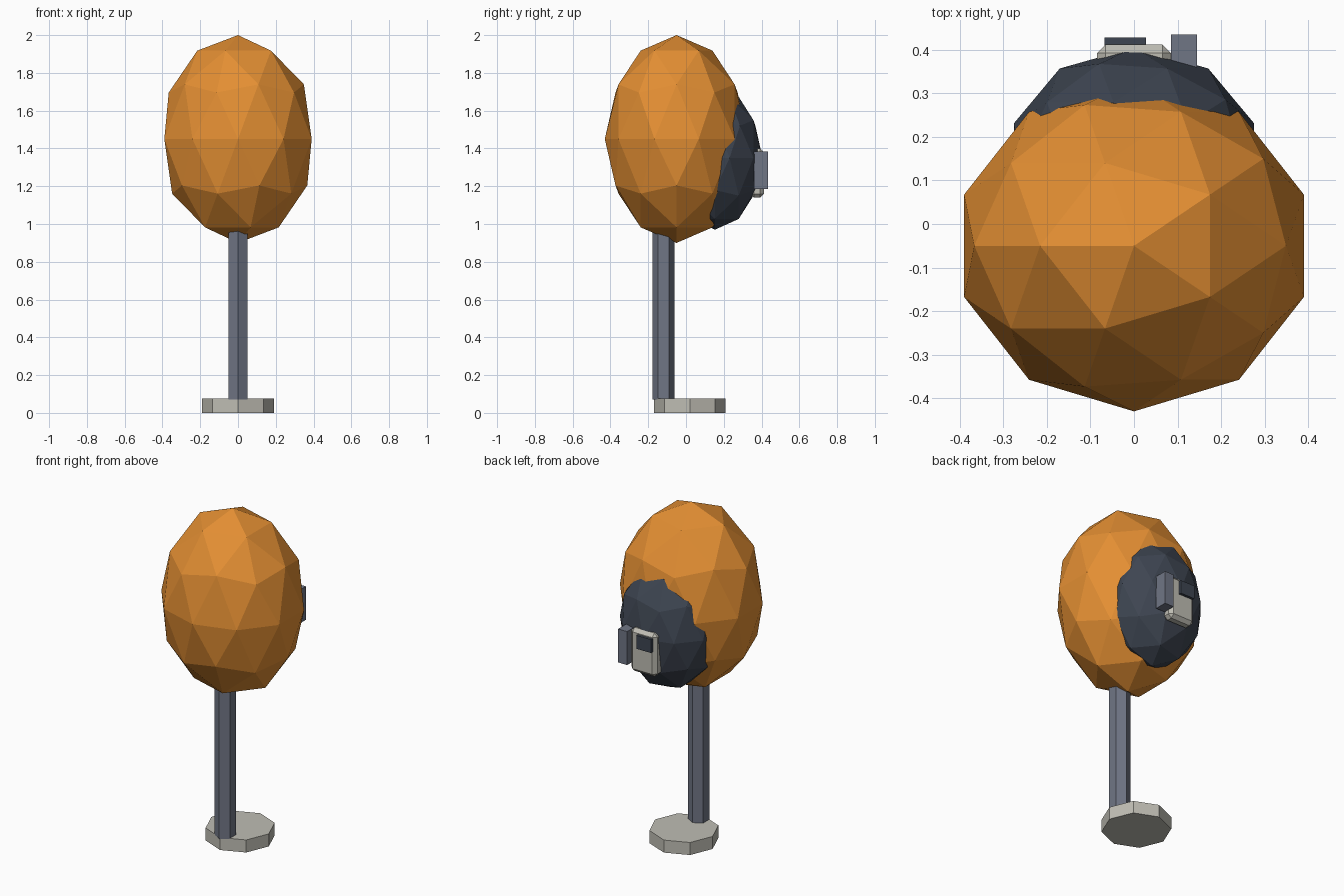
import bpy, math

if "Cube" in bpy.data.objects:
    bpy.data.objects.remove(bpy.data.objects["Cube"])


def material(name, rgb):
    m = bpy.data.materials.new(name)
    m.diffuse_color = (*rgb, 1)
    m.use_nodes = True
    m.node_tree.nodes["Principled BSDF"].inputs["Base Color"].default_value = m.diffuse_color
    return m


ORANGE = material("orange", (0.775, 0.275, 0.033))
NAVY = material("dark_navy", (0.048, 0.060, 0.083))
SLATE = material("slate", (0.162, 0.180, 0.235))
GREY = material("warm_grey", (0.52, 0.51, 0.455))


def finish(name, mat):
    ob = bpy.context.object
    ob.name = name
    ob.data.materials.append(mat)
    return ob


def ellipsoid(name, centre, radii, mat):
    bpy.ops.mesh.primitive_ico_sphere_add(
        subdivisions=2, radius=1, location=centre, rotation=(0, 0, math.pi))
    ob = finish(name, mat)
    ob.scale = radii
    return ob


def prism(name, sides, radius, x, y, z0, z1, mat):
    bpy.ops.mesh.primitive_cylinder_add(
        vertices=sides, radius=radius, depth=z1 - z0, location=(x, y, (z0 + z1) / 2))
    return finish(name, mat)


def box(name, lo, hi, mat, bevel=0):
    bpy.ops.mesh.primitive_cube_add(
        size=1, location=[(a + b) / 2 for a, b in zip(lo, hi)])
    ob = finish(name, mat)
    ob.scale = [b - a for a, b in zip(lo, hi)]
    bpy.ops.object.transform_apply(location=False, rotation=False, scale=True)
    if bevel:
        mod = ob.modifiers.new("chamfer", "BEVEL")
        mod.width = bevel
        mod.segments = 1
    return ob


# Stand: octagonal foot and hexagonal post
prism("foot", 8, 0.19, 0, 0.02, 0, 0.075, GREY)
prism("post", 6, 0.058, 0, -0.12, 0.07, 1.0, SLATE)

# Faceted body with a dark shell bulging out of its back
ellipsoid("body", (0, -0.05, 1.45), (0.41, 0.38, 0.55), ORANGE)
ellipsoid("back_shell", (0, 0.153, 1.35), (0.29, 0.252, 0.38), NAVY)

# Device on the back: chamfered case, screen and side module
box("device_case", (-0.085, 0.34, 1.14), (0.085, 0.412, 1.40), GREY, 0.02)
box("device_screen", (-0.068, 0.40, 1.295), (0.028, 0.428, 1.375), NAVY)
box("side_module", (0.085, 0.36, 1.185), (0.145, 0.435, 1.385), SLATE)
